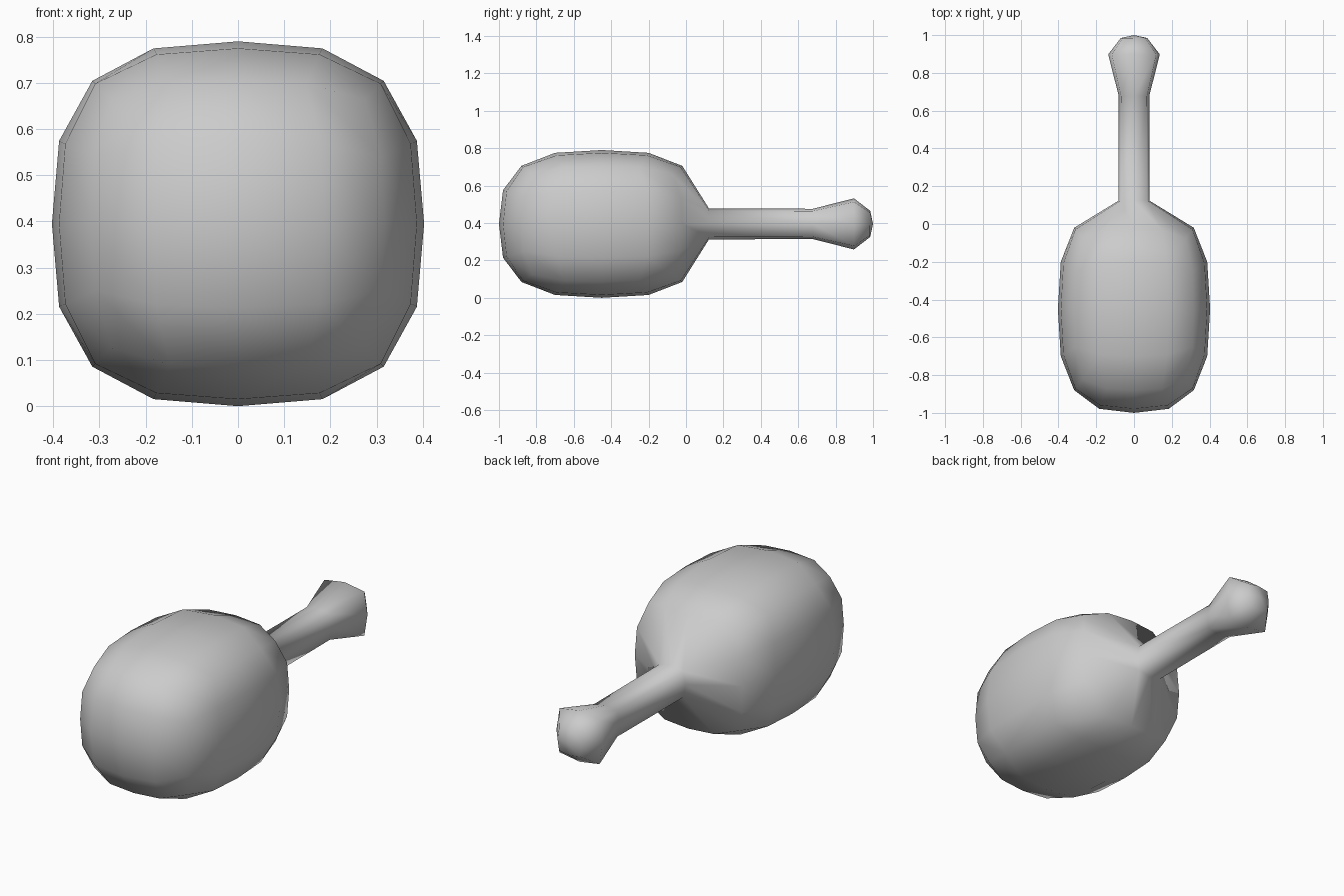
import bpy, bmesh
from mathutils import Vector

if "Cube" in bpy.data.objects:
    bpy.data.objects.remove(bpy.data.objects["Cube"])

CENTRE = Vector((0, -0.45, 0.395))
HALF = Vector((0.388, 0.535, 0.38))
POWER = 2.88          # roundness of the head
RIM = 0.015           # gap between body and outer shell
CORNER = 0.88         # rounding of the handle's square section

grey = bpy.data.materials.new("plain_grey")
grey.diffuse_color = (0.6, 0.6, 0.6, 1)
grey.use_nodes = True
grey.node_tree.nodes["Principled BSDF"].inputs["Base Color"].default_value = grey.diffuse_color


def round_box(co):
    """Project a cube point onto a rounded box."""
    p = Vector([(0.48 if abs(c) == 0.5 else abs(c)) * (1 if c >= 0 else -1) for c in co])
    p /= sum(abs(c) ** POWER for c in p) ** (1 / POWER)
    return CENTRE + Vector([p[i] * HALF[i] for i in range(3)])


def place_ring(verts, directions, half, y):
    """Put a ring of handle vertices at one station along y."""
    for v in verts:
        dx, dz = directions[v]
        k = CORNER if dx and dz else 1
        v.co = (dx * half * k, y, CENTRE.z + dz * half * k)


def build_body():
    bm = bmesh.new()
    bmesh.ops.create_cube(bm, size=2)
    bmesh.ops.subdivide_edges(bm, edges=bm.edges[:], cuts=3, use_grid_fill=True)
    grid = {v: v.co.copy() for v in bm.verts}
    for v in bm.verts:
        v.co = round_box(grid[v])

    # the middle of the back narrows into the handle
    sign = lambda c: (c > 0.1) - (c < -0.1)
    patch = [v for v in bm.verts if grid[v].y > 0.99
             and abs(grid[v].x) < 0.6 and abs(grid[v].z) < 0.6]
    direction = {v: (sign(grid[v].x), sign(grid[v].z)) for v in patch}
    place_ring(patch, direction, 0.07, 0.115)
    faces = [f for f in bm.faces if all(v in direction for v in f.verts)]

    # handle, knob and knob end
    for half, y in ((0.066, 0.68), (0.122, 0.895), (0.062, 0.972)):
        old = [(v.co.copy(), direction[v]) for v in {v for f in faces for v in f.verts}]
        out = bmesh.ops.extrude_face_region(bm, geom=faces)["geom"]
        bmesh.ops.delete(bm, geom=faces, context='FACES')
        verts = [g for g in out if isinstance(g, bmesh.types.BMVert)]
        faces = [g for g in out if isinstance(g, bmesh.types.BMFace)]
        direction = {v: min(old, key=lambda o: (o[0] - v.co).length)[1] for v in verts}
        place_ring(verts, direction, half, y)
    for v in verts:
        if direction[v] == (0, 0):
            v.co.y = 0.985
    loose = [v for v in bm.verts if not v.link_faces]
    bmesh.ops.delete(bm, geom=loose, context='VERTS')
    bmesh.ops.recalc_face_normals(bm, faces=bm.faces[:])
    return bm


def finish(bm, name):
    for f in bm.faces:
        f.smooth = True
    mesh = bpy.data.meshes.new(name)
    bm.to_mesh(mesh)
    mesh.materials.append(grey)
    bpy.context.collection.objects.link(bpy.data.objects.new(name, mesh))


# solid head with handle
body = build_body()
finish(body, "head_and_handle")

# thin inward-facing outline shell around it
body.normal_update()
offsets = [(v, v.normal * RIM) for v in body.verts]
for v, d in offsets:
    v.co += d
bmesh.ops.reverse_faces(body, faces=body.faces[:])
finish(body, "outline_shell")
body.free()
